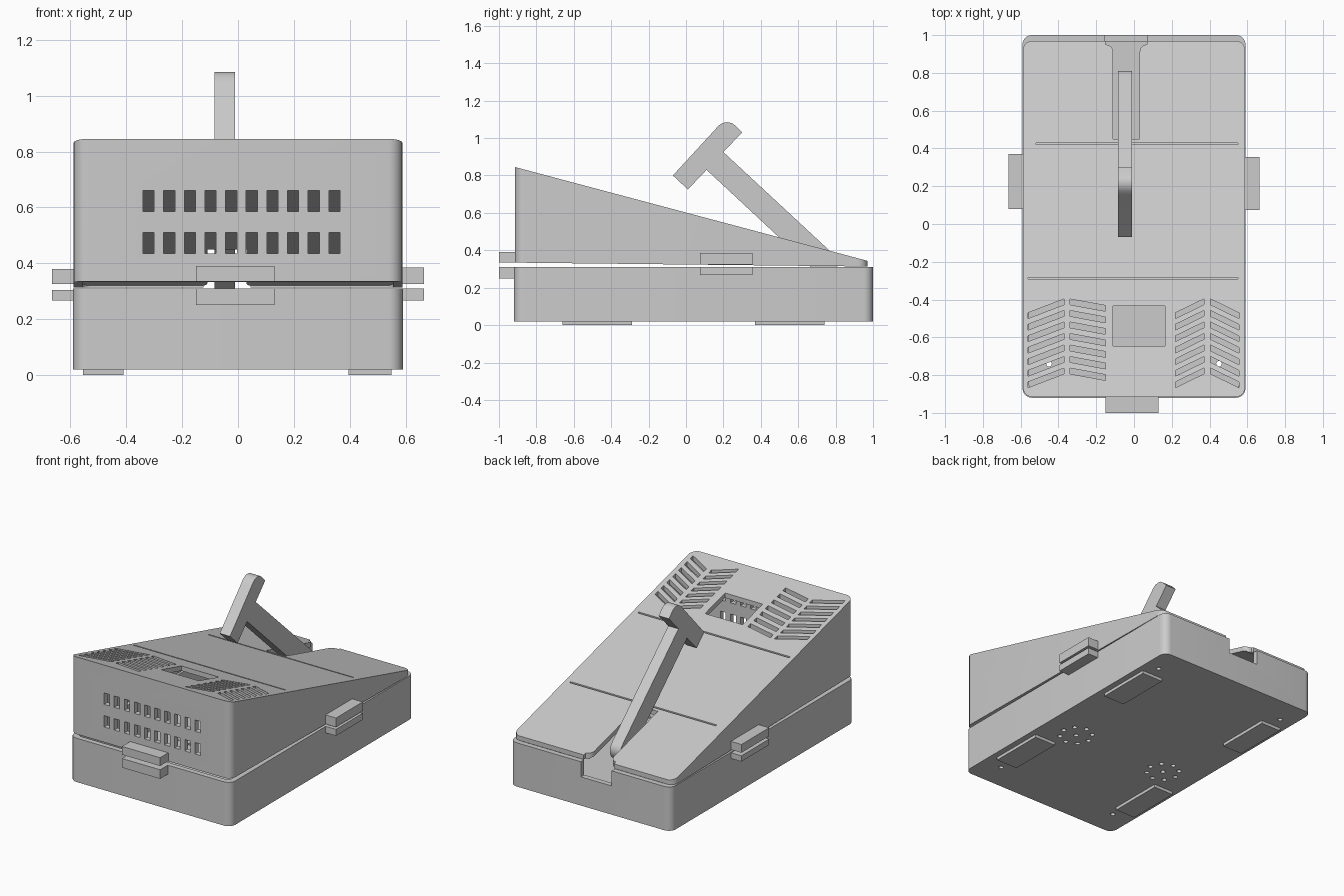
import bpy, bmesh, math

if "Cube" in bpy.data.objects:
    bpy.data.objects.remove(bpy.data.objects["Cube"])

pi = math.pi
LID_FRONT, LID_BACK = -0.915, 0.97


def lid_top(y):
    return 0.845 - 0.266 * (y + 0.915)


def lid_rim(y):
    return 0.334 - 0.011 * (y + 0.915)


def prism(bm, pts, low, high):
    """Vertical prism over an outline; low/high are heights or functions of y."""
    lo = low if callable(low) else (lambda y: low)
    hi = high if callable(high) else (lambda y: high)
    a = [bm.verts.new((x, y, lo(y))) for x, y in pts]
    b = [bm.verts.new((x, y, hi(y))) for x, y in pts]
    n = len(pts)
    fs = [bm.faces.new(a[::-1]), bm.faces.new(b)]
    fs += [bm.faces.new((a[i], a[(i + 1) % n], b[(i + 1) % n], b[i])) for i in range(n)]
    bmesh.ops.recalc_face_normals(bm, faces=fs)


def rect(x0, x1, y0, y1):
    return [(x0, y0), (x1, y0), (x1, y1), (x0, y1)]


def arc(cx, cy, r, a0, a1, n=8):
    return [(cx + r * math.cos(a0 + (a1 - a0) * i / n),
             cy + r * math.sin(a0 + (a1 - a0) * i / n)) for i in range(n + 1)]


def round_rect(x0, x1, y0, y1, r):
    return (arc(x0 + r, y0 + r, r, pi, 1.5 * pi) + arc(x1 - r, y0 + r, r, 1.5 * pi, 2 * pi)
            + arc(x1 - r, y1 - r, r, 0, pi / 2) + arc(x0 + r, y1 - r, r, pi / 2, pi))


def make(name, bm):
    me = bpy.data.meshes.new(name)
    bm.to_mesh(me)
    bm.free()
    ob = bpy.data.objects.new(name, me)
    bpy.context.collection.objects.link(ob)
    return ob


def cut(ob, bm):
    cutter = make("cutter", bm)
    cutter.hide_render = True
    mod = ob.modifiers.new("cut", 'BOOLEAN')
    mod.operation, mod.solver, mod.object = 'DIFFERENCE', 'EXACT', cutter
    bpy.context.view_layer.objects.active = ob
    bpy.ops.object.modifier_apply(modifier=mod.name)
    bpy.data.objects.remove(cutter)


def smooth(ob):
    bpy.ops.object.select_all(action='DESELECT')
    ob.select_set(True)
    bpy.context.view_layer.objects.active = ob
    bpy.ops.object.shade_smooth_by_angle(angle=math.radians(30))


def box(name, x0, x1, y0, y1, z0, z1):
    bm = bmesh.new()
    prism(bm, rect(x0, x1, y0, y1), z0, z1)
    return make(name, bm)


# Base tray: hollow, open on top
bm = bmesh.new()
prism(bm, round_rect(-0.59, 0.59, -0.92, 1.0, 0.05), 0.02, 0.31)
base = make("base_tray", bm)
bm = bmesh.new()
prism(bm, round_rect(-0.555, 0.555, -0.885, 0.965, 0.03), 0.05, 0.5)
cut(base, bm)

# Rear cable notch, vent holes and screw holes in the base
bm = bmesh.new()
prism(bm, rect(-0.155, 0.07, 0.93, 1.1), 0.21, 0.5)
for sx in (-1, 1):
    spots = [(0.35 * sx, -0.14)] + arc(0.35 * sx, -0.14, 0.1, 0, 1.75 * pi, 7)
    spots += [(0.49 * sx, 0.82), (0.45 * sx, -0.74)]
    for x, y in spots:
        prism(bm, arc(x, y, 0.015, 0, 2 * pi * 15 / 16, 15), -0.1, 0.15)
cut(base, bm)
smooth(base)

# Feet
for i, (x0, x1) in enumerate(((-0.555, -0.41), (0.395, 0.55))):
    for j, (y0, y1) in enumerate(((-0.66, -0.29), (0.37, 0.74))):
        box(f"foot_{i}{j}", x0, x1, y0, y1, 0.0, 0.022)

# Sloped lid: hollow, open below
bm = bmesh.new()
prism(bm, round_rect(-0.588, 0.588, LID_FRONT, LID_BACK, 0.05), lid_rim, lid_top)
lid = make("sloped_lid", bm)
bm = bmesh.new()
prism(bm, round_rect(-0.555, 0.555, LID_FRONT + 0.035, LID_BACK - 0.03, 0.03),
      lambda y: 0.1, lambda y: lid_top(y) - 0.032)
cut(lid, bm)

# Lid openings
bm = bmesh.new()
for c in range(10):                                   # front grille
    x = -0.32 + c * 0.0739
    for z in (0.435, 0.585):
        prism(bm, rect(x - 0.02, x + 0.02, -1.0, -0.83), z, z + 0.075)
for x0, x1, y0, y1 in ((-0.56, -0.37, -0.485, -0.412), (-0.34, -0.15, -0.412, -0.447),
                       (0.22, 0.37, -0.485, -0.412), (0.405, 0.555, -0.412, -0.485)):
    for k in range(7):                                # chevron speaker slots
        d = -0.061 * k
        prism(bm, [(x0, y0 + d - 0.015), (x1, y1 + d - 0.015),
                   (x1, y1 + d + 0.015), (x0, y0 + d + 0.015)], 0.55, 1.0)
prism(bm, rect(-0.11, 0.165, -0.645, -0.435), 0.55, 1.0)   # window
for x0, x1, y in ((-0.56, 0.55, -0.287), (-0.52, 0.55, 0.425)):  # cross grooves
    prism(bm, rect(x0, x1, y - 0.005, y + 0.005), lambda v: lid_top(v) - 0.018, 1.0)
slot = [(-0.11, 0.45), (0.03, 0.45)]                  # flared lever slot
slot += arc(0.07, 0.91, 0.04, pi, pi / 2, 6) + [(0.07, 1.1), (-0.155, 1.1)]
slot += arc(-0.15, 0.91, 0.04, pi / 2, 0, 6)
prism(bm, slot, 0.2, 0.7)
cut(lid, bm)
smooth(lid)

# Latch blocks: a lower and an upper half at the front and on both sides
for half, z0, z1 in (("lower", 0.25, 0.31), ("upper", 0.335, 0.39)):
    box(f"front_latch_{half}", -0.15, 0.13, -1.0, -0.905, z0, z1)
for half, z0, z1 in (("lower", 0.267, 0.31), ("upper", 0.325, 0.385)):
    box(f"right_latch_{half}", 0.575, 0.665, 0.075, 0.355, z0, z1)
    box(f"left_latch_{half}", -0.665, -0.575, 0.08, 0.37, z0, z1 - 0.005)

# Lever: T-shaped profile in y/z with a rounded tip and pivot end
ang = math.atan2(0.733, 0.68)
outline = [(0.01, 0.725), (-0.07, 0.80), (0.155, 1.045), (0.173, 1.066), (0.195, 1.08),
           (0.22, 1.085), (0.245, 1.08), (0.262, 1.068), (0.30, 1.03), (0.20, 0.925)]
outline += arc(0.745, 0.329, 0.066, ang, ang - pi, 10) + [(0.11, 0.83)]
bm = bmesh.new()
a = [bm.verts.new((-0.085, y, z)) for y, z in outline]
f = bm.faces.new(a)
ext = bmesh.ops.extrude_face_region(bm, geom=[f], use_keep_orig=True)["geom"]
bmesh.ops.translate(bm, vec=(0.075, 0, 0),
                    verts=[v for v in ext if isinstance(v, bmesh.types.BMVert)])
bmesh.ops.recalc_face_normals(bm, faces=bm.faces[:])
smooth(make("lever", bm))
